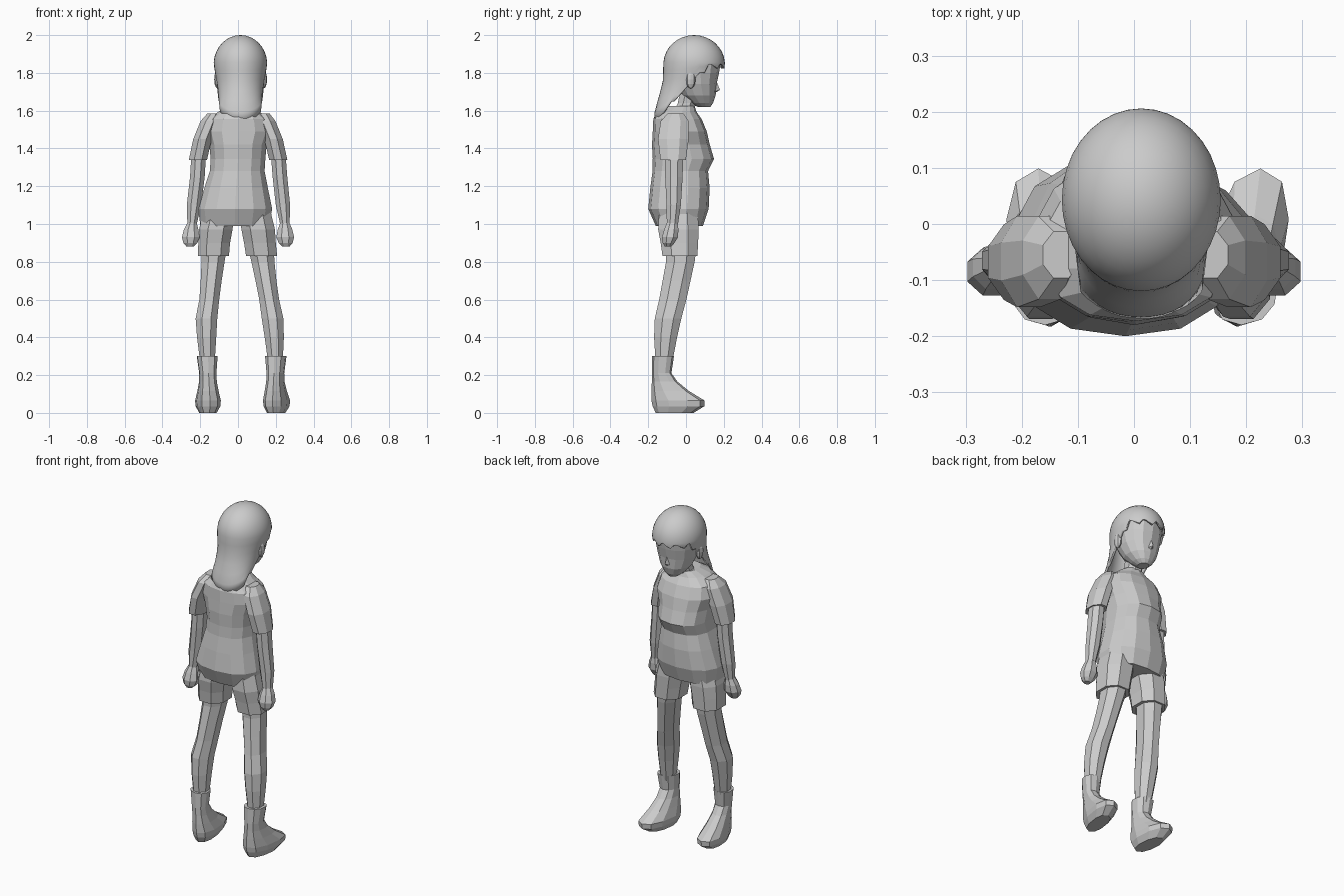
import bpy, bmesh, math
from mathutils import Vector


def finish(name, bm, smooth=False):
    bmesh.ops.recalc_face_normals(bm, faces=bm.faces)
    me = bpy.data.meshes.new(name)
    bm.to_mesh(me)
    bm.free()
    for p in me.polygons:
        p.use_smooth = smooth
    ob = bpy.data.objects.new(name, me)
    bpy.context.collection.objects.link(ob)
    return ob


def loft(name, rings, n=8, power=2.0, turn=0.0, lean=0.0, smooth=False):
    """Rings are (x, y, z, rx, ry); lean shears x along y for splayed feet."""
    bm = bmesh.new()
    loops = []
    for x, y, z, rx, ry in rings:
        loop = []
        for i in range(n):
            a = 2 * math.pi * (i + turn) / n
            c, s = math.cos(a), math.sin(a)
            px = rx * math.copysign(abs(c) ** (2 / power), c)
            py = ry * math.copysign(abs(s) ** (2 / power), s)
            loop.append(bm.verts.new((x + px + lean * py, y + py, z)))
        loops.append(loop)
    for a, b in zip(loops, loops[1:]):
        for i in range(n):
            j = (i + 1) % n
            bm.faces.new((a[i], a[j], b[j], b[i]))
    bm.faces.new(loops[0])
    bm.faces.new(loops[-1])
    return finish(name, bm, smooth)


def lerp_table(table, z):
    for a, b in zip(table, table[1:]):
        if a[0] >= z >= b[0]:
            t = (a[0] - z) / (a[0] - b[0])
            return [p + (q - p) * t for p, q in zip(a[1:], b[1:])]
    return table[-1][1:]


# Shirt body
loft("shirt", [(-.018, -.035, .99, .185, .125), (-.015, -.04, 1.08, .2, .16),
               (-.01, -.032, 1.19, .172, .157), (-.004, -.03, 1.28, .148, .147),
               (0, -.014, 1.345, .148, .162), (0, -.027, 1.42, .155, .153),
               (.003, -.033, 1.49, .18, .143), (.003, -.045, 1.555, .165, .128),
               (.005, -.05, 1.595, .11, .105), (.01, -.03, 1.625, .065, .075)],
     n=14, power=2.35, turn=.5)

# Limbs: left and right x are given separately because the stance is uneven
LEG = [(.88, -.128, .12, -.025, .075, .088), (.8, -.132, .132, -.03, .066, .082),
       (.7, -.142, .148, -.05, .06, .08), (.6, -.152, .165, -.07, .057, .078),
       (.5, -.167, .183, -.095, .062, .076), (.4, -.166, .192, -.108, .055, .066),
       (.27, -.162, .198, -.117, .042, .048)]
SHORTS = [(1.06, -.1, .09, -.04, .09, .11), (.97, -.118, .107, -.04, .095, .115),
          (.9, -.126, .116, -.035, .09, .106), (.83, -.13, .125, -.032, .088, .099)]
BOOT = [(.3, -.163, .2, -.122, .056, .058), (.21, -.16, .198, -.129, .046, .052),
        (.165, -.159, .198, -.113, .047, .068), (.115, -.159, .2, -.083, .056, .1),
        (.065, -.159, .204, -.042, .067, .141), (.035, -.159, .204, -.04, .064, .137),
        (.0, -.159, .202, -.06, .045, .1)]
SLEEVE = [(1.585, -.13, .135, -.055, .035, .045), (1.545, -.15, .15, -.06, .052, .08),
          (1.45, -.188, .188, -.067, .053, .088), (1.34, -.212, .213, -.068, .052, .073)]
ARM = [(1.37, -.208, .213, -.063, .042, .052), (1.25, -.215, .222, -.064, .042, .05),
       (1.1, -.233, .238, -.065, .041, .041), (1.0, -.243, .248, -.072, .027, .032)]
HAND = [(1.01, -.243, .248, -.072, .025, .03), (.97, -.248, .249, -.078, .042, .041),
        (.93, -.25, .25, -.085, .051, .046), (.9, -.252, .252, -.092, .04, .034),
        (.88, -.254, .254, -.095, .02, .018)]
for side, col in (("left", 1), ("right", 2)):
    sgn = -1 if col == 1 else 1
    for part, rows in (("leg", LEG), ("shorts", SHORTS), ("boot", BOOT),
                       ("sleeve", SLEEVE), ("arm", ARM), ("hand", HAND)):
        lean = (.15 if sgn > 0 else -.08) if part == "boot" else 0
        loft(f"{side}_{part}", [(r[col], r[3], r[0], r[4], r[5]) for r in rows],
             n=10 if part == "boot" else 8, turn=.5,
             power=2.3 if part in ("shorts", "boot") else 2.0, lean=lean)
    # Ears
    bm = bmesh.new()
    bmesh.ops.create_uvsphere(bm, u_segments=8, v_segments=6, radius=1)
    for v in bm.verts:
        v.co = Vector((.014 + sgn * .122 + v.co.x * .018,
                       .025 + v.co.y * .026, 1.765 + v.co.z * .048))
    finish(f"{side}_ear", bm)

# Neck and head
loft("neck", [(.005, -.025, 1.56, .06, .06), (.01, .005, 1.64, .05, .052),
              (.014, .03, 1.73, .055, .06)], n=8, turn=.5)
loft("head", [(.014, .095, 1.62, .03, .034), (.014, .085, 1.64, .055, .058),
              (.014, .068, 1.68, .086, .089), (.014, .052, 1.74, .11, .11),
              (.014, .045, 1.8, .122, .13), (.014, .045, 1.88, .125, .142),
              (.014, .045, 1.95, .09, .1)], n=14, power=2.15, turn=.5)

# Nose
bm = bmesh.new()
tip = bm.verts.new((.014, .18, 1.71))
base = [bm.verts.new(p) for p in ((.014, .158, 1.765), (.036, .145, 1.7),
                                  (.014, .148, 1.69), (-.008, .145, 1.7))]
for i in range(4):
    bm.faces.new((tip, base[i], base[(i + 1) % 4]))
finish("nose", bm)

# Hair: columns run from the crown to a hem, short fringe in front, long behind
BACK = [(1.845, .142, .163, .043), (1.75, .125, .135, .012), (1.68, .115, .1, -.042),
        (1.6, .117, .07, -.095), (1.5, .09, .055, -.118)]
COLS, ROWS = 36, 14
bm = bmesh.new()
crown = bm.verts.new((.013, .043, 2.0))
columns = []
for i in range(COLS):
    a = 2 * math.pi * i / COLS
    off = abs(math.degrees(a) if a <= math.pi else 360 - math.degrees(a))
    if off < 68:
        hem = 1.835 + (.018, -.012, 0)[i % 3]
    elif off < 88:
        hem = 1.8
    elif off < 105:
        hem = 1.65
    else:
        hem = 1.6 - .06 * math.sin(math.radians((off - 105) * 1.2))
    column = []
    for k in range(1, ROWS + 1):
        t = k / ROWS
        if t <= .6:
            z = 1.845 + .155 * math.cos(t / .6 * math.pi / 2)
        else:
            z = 1.845 + (hem - 1.845) * (t - .6) / .4
        if z >= 1.845:
            r = math.sqrt(max(0, 1 - ((z - 1.845) / .155) ** 2))
            rx, ry, cy = .142 * r, .163 * r, .043
        else:
            rx, ry, cy = lerp_table(BACK, z)
            if off < 88:
                ry, cy = .163, .043
        column.append(bm.verts.new((.013 + rx * math.sin(a), cy + ry * math.cos(a), z)))
    columns.append(column)
for i in range(COLS):
    p, q = columns[i], columns[(i + 1) % COLS]
    bm.faces.new((crown, p[0], q[0]))
    for k in range(ROWS - 1):
        bm.faces.new((p[k], p[k + 1], q[k + 1], q[k]))
hair = finish("hair", bm, True)
mod = hair.modifiers.new("thickness", "SOLIDIFY")
mod.thickness = .012
mod.offset = -1
